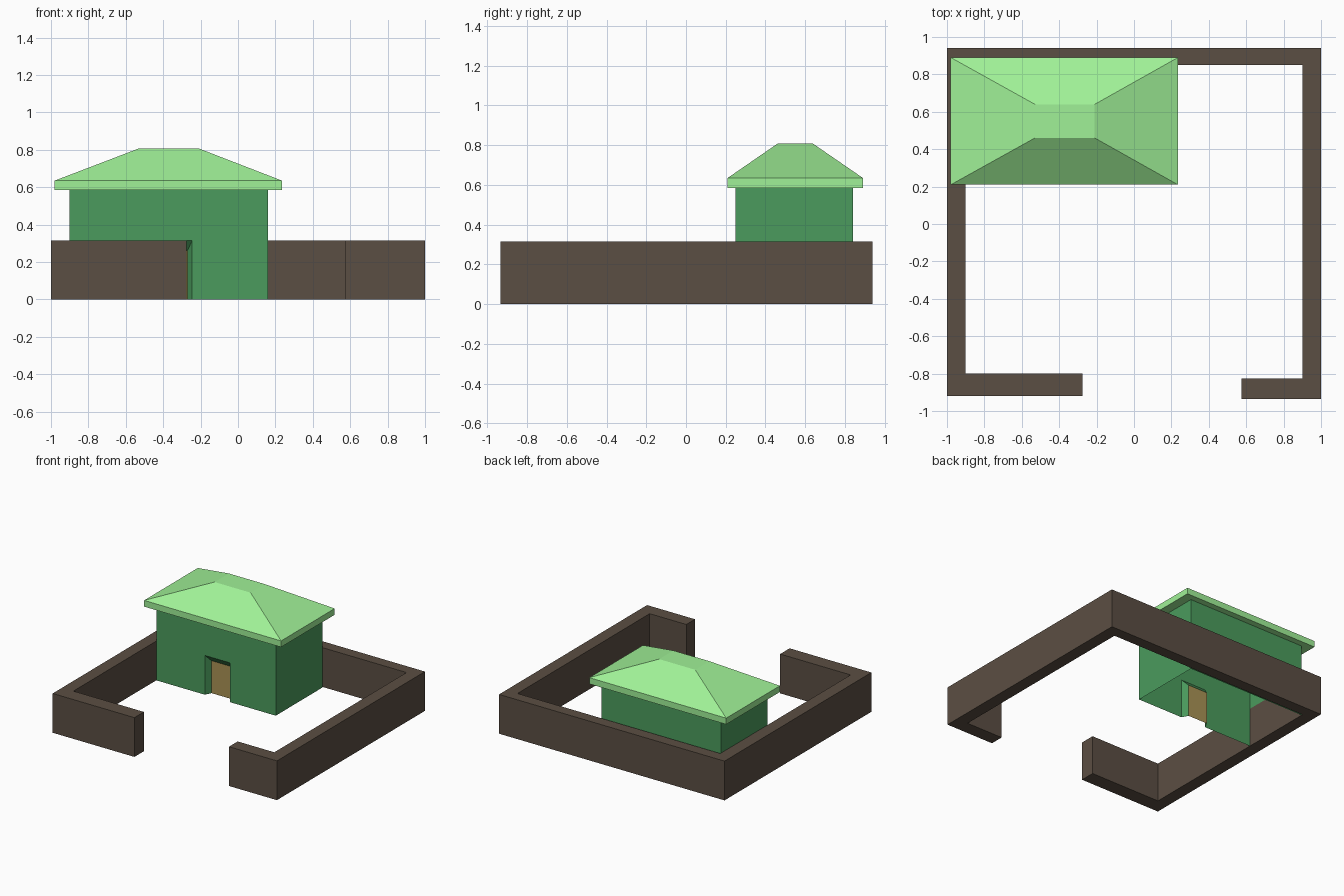
import bpy, bmesh

if "Cube" in bpy.data.objects:
    bpy.data.objects.remove(bpy.data.objects["Cube"])


def material(name, rgb):
    m = bpy.data.materials.new(name)
    m.diffuse_color = (*rgb, 1)
    m.use_nodes = True
    m.node_tree.nodes["Principled BSDF"].inputs["Base Color"].default_value = m.diffuse_color
    return m


def build(name, verts, faces, mat, recalc=True):
    me = bpy.data.meshes.new(name)
    me.from_pydata(verts, [], faces)
    if recalc:
        bm = bmesh.new()
        bm.from_mesh(me)
        bmesh.ops.recalc_face_normals(bm, faces=bm.faces)
        bm.to_mesh(me)
        bm.free()
    me.materials.append(mat)
    ob = bpy.data.objects.new(name, me)
    bpy.context.collection.objects.link(ob)
    return ob


def rect(x0, x1, y0, y1, z):
    return [(x0, y0, z), (x1, y0, z), (x1, y1, z), (x0, y1, z)]


def side_quads(n, a, b):
    return [(a + i, a + (i + 1) % n, b + (i + 1) % n, b + i) for i in range(n)]


roof_green = material("roof_green", (0.35, 0.88, 0.31))
wall_green = material("wall_green", (0.07, 0.33, 0.11))
brown = material("fence_brown", (0.105, 0.077, 0.056))
wood = material("door_wood", (0.40, 0.29, 0.09))

# Yard wall: one outline with a gap at the front, extruded upward
outline = [(-0.275, -0.92), (-0.275, -0.80), (-0.90, -0.80), (-0.90, 0.85),
           (0.90, 0.85), (0.90, -0.825), (0.575, -0.825), (0.575, -0.935),
           (1, -0.935), (1, 0.94), (-1, 0.94), (-1, -0.92)]
n = len(outline)
build("yard_wall",
      [(x, y, z) for z in (0, 0.315) for x, y in outline],
      side_quads(n, 0, n) + [tuple(range(n)), tuple(range(n, 2 * n))], brown)

# House body: open underneath, with a tapered door recess in the front
X0, X1, Y0, Y1, H = -0.90, 0.16, 0.25, 0.84, 0.585
front = [(X0, 0), (-0.47, 0), (-0.47, 0.315), (-0.245, 0.315),
         (-0.245, 0), (X1, 0), (X1, H), (X0, H)]
inner = [(-0.445, 0), (-0.445, 0.26), (-0.27, 0.26), (-0.27, 0)]
inner_verts = [(x, Y0 + 0.05, z) for x, z in inner]
verts = [(x, Y0, z) for x, z in front] + inner_verts
verts += [(X0, Y1, 0), (X1, Y1, 0), (X1, Y1, H), (X0, Y1, H)]
faces = [(0, 1, 2, 3, 4, 5, 6, 7),
         (1, 8, 9, 2), (2, 9, 10, 3), (3, 10, 11, 4),
         (5, 13, 14, 6), (13, 12, 15, 14), (12, 0, 7, 15), (7, 6, 14, 15)]
build("house_walls", verts, faces, wall_green, recalc=False)

# Door panel at the back of the recess
build("door", inner_verts, [(0, 3, 2, 1)], wood, recalc=False)

# Hipped roof: eave band, slopes and small flat top
roof = (rect(-0.98, 0.235, 0.21, 0.89, 0.585)
        + rect(-0.98, 0.235, 0.21, 0.89, 0.635)
        + rect(-0.53, -0.21, 0.46, 0.64, 0.807))
build("roof", roof,
      side_quads(4, 0, 4) + side_quads(4, 4, 8) + [(3, 2, 1, 0), (8, 9, 10, 11)],
      roof_green)
